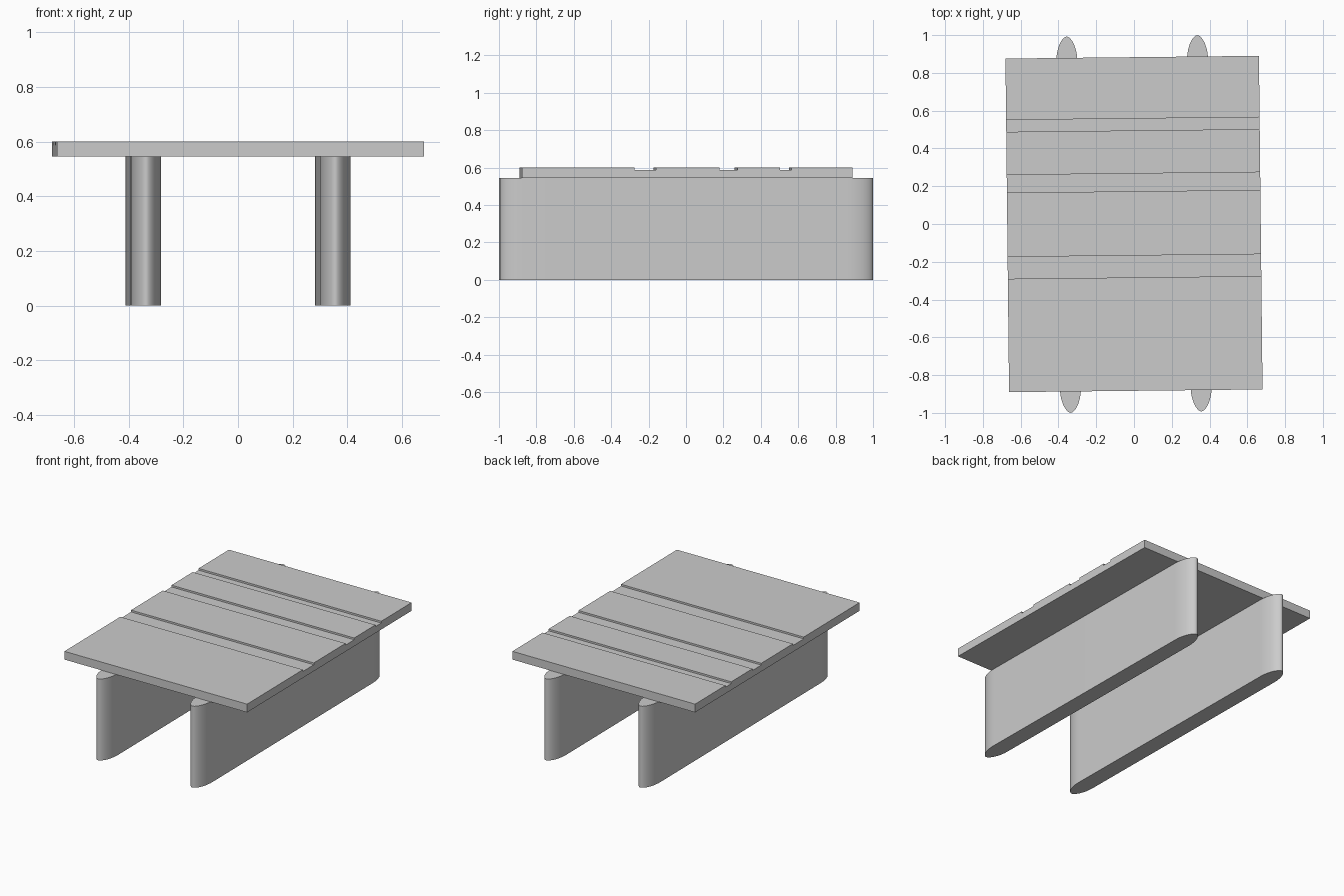
import bpy, bmesh, math
from mathutils import Matrix

if "Cube" in bpy.data.objects:
    bpy.data.objects.remove(bpy.data.objects["Cube"])

TURN = Matrix.Rotation(0.0108, 4, 'Z')   # whole model sits slightly turned


def prism(name, outline, depth):
    """Extrude a closed outline (list of 3D points) along the depth vector."""
    bm = bmesh.new()
    face = bm.faces.new([bm.verts.new(p) for p in outline])
    ext = bmesh.ops.extrude_face_region(bm, geom=[face])
    top = [v for v in ext['geom'] if isinstance(v, bmesh.types.BMVert)]
    bmesh.ops.translate(bm, verts=top, vec=depth)
    bmesh.ops.recalc_face_normals(bm, faces=bm.faces)
    bm.transform(TURN)
    mesh = bpy.data.meshes.new(name)
    bm.to_mesh(mesh)
    bm.free()
    obj = bpy.data.objects.new(name, mesh)
    bpy.context.collection.objects.link(obj)
    return obj


# Deck: side profile with three shallow grooves, extruded across x
half_w, half_l, low, high, floor = 0.671, 0.883, 0.545, 0.6, 0.588
profile = [(half_l, low), (-half_l, low), (-half_l, high)]
for a, b in ((-0.283, -0.167), (0.173, 0.267), (0.495, 0.558)):
    profile += [(a, high), (a, floor), (b, floor), (b, high)]
profile.append((half_l, high))
prism("deck", [(-half_w, y, z) for y, z in profile], (2 * half_w, 0, 0))

# Piers: long walls with rounded, pointed ends
half_t, tip, shoulder, steps = 0.056, 0.996, 0.86, 10
quarter = []
for i in range(steps + 1):
    t = math.pi / 2 * i / steps
    quarter.append((half_t * math.cos(t) ** 1.15,
                    shoulder + (tip - shoulder) * math.sin(t)))
end = quarter + [(-x, y) for x, y in reversed(quarter[:-1])]
outline = end + [(-x, -y) for x, y in end]
for name, cx in (("left_pier", -0.346), ("right_pier", 0.346)):
    pier = prism(name, [(cx + x, y, 0) for x, y in outline], (0, 0, low))
    bpy.ops.object.select_all(action='DESELECT')
    pier.select_set(True)
    bpy.context.view_layer.objects.active = pier
    bpy.ops.object.shade_smooth_by_angle(angle=math.radians(45))
